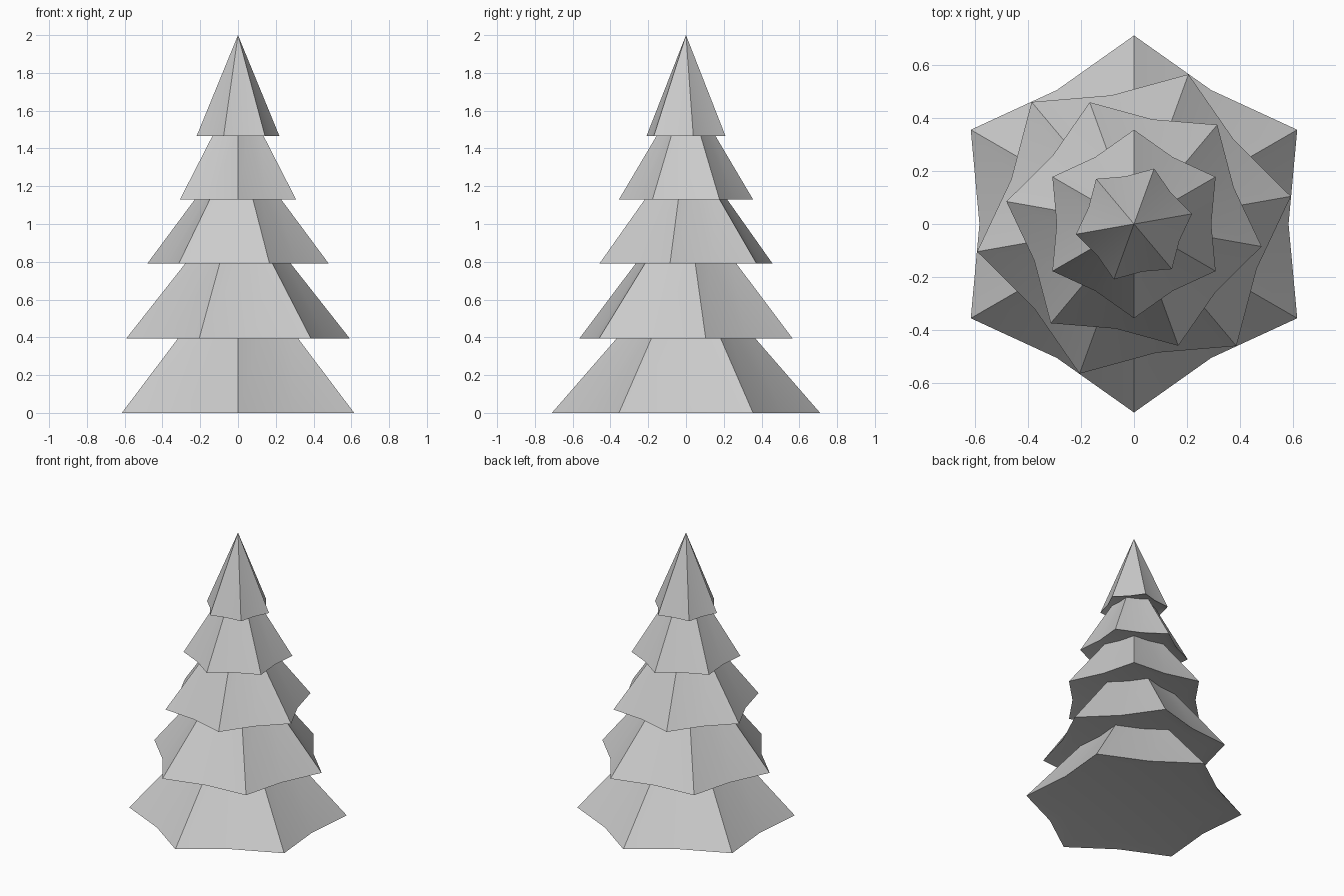
import bpy, bmesh, math

if "Cube" in bpy.data.objects:
    bpy.data.objects.remove(bpy.data.objects["Cube"])

gray = bpy.data.materials.new("light_gray")
gray.diffuse_color = (0.6, 0.6, 0.6, 1)
gray.use_nodes = True
gray.node_tree.nodes["Principled BSDF"].inputs["Base Color"].default_value = gray.diffuse_color

SIDES = 12      # six points and six notches
NOTCH = 0.82    # notch radius relative to point radius


def star(bm, radius, z, turn):
    """Ring of a six-pointed star."""
    ring = []
    for i in range(SIDES):
        a = math.radians(turn + 30 * i)
        r = radius * (1 if i % 2 == 0 else NOTCH)
        ring.append(bm.verts.new((r * math.cos(a), r * math.sin(a), z)))
    return ring


def bridge(bm, low, high):
    for i in range(SIDES):
        j = (i + 1) % SIDES
        bm.faces.new((low[i], low[j], high[j], high[i]))


def branch_tier(name, radius, z, apex, top, turn):
    """Star-shaped cone, cut off at top unless it reaches its apex."""
    bm = bmesh.new()
    rim = star(bm, radius, z, turn)
    inset = star(bm, radius * 0.85, z + 0.015, turn)
    bridge(bm, inset, rim)                      # sloping underside lip
    bm.faces.new(inset[::-1])                   # underside
    if top is None:
        tip = bm.verts.new((0, 0, z + apex))
        for i in range(SIDES):
            bm.faces.new((rim[i], rim[(i + 1) % SIDES], tip))
    else:
        upper = star(bm, radius * (1 - (top - z) / apex), top, turn)
        bridge(bm, rim, upper)
        bm.faces.new(upper)
    bmesh.ops.recalc_face_normals(bm, faces=bm.faces)
    mesh = bpy.data.meshes.new(name)
    bm.to_mesh(mesh)
    bm.free()
    mesh.materials.append(gray)
    ob = bpy.data.objects.new(name, mesh)
    bpy.context.collection.objects.link(ob)
    bpy.ops.object.select_all(action='DESELECT')
    ob.select_set(True)
    bpy.context.view_layer.objects.active = ob
    bpy.ops.object.shade_smooth_by_angle(angle=math.radians(45))


# name, point radius, base height, apex height above base, cut height, turn
branch_tier("bottom_branches", 0.71, 0.0, 0.816, 0.44, 30)
branch_tier("lower_branches", 0.60, 0.395, 0.75, 0.83, 10)
branch_tier("middle_branches", 0.488, 0.79, 0.648, 1.17, -10)
branch_tier("upper_branches", 0.355, 1.13, 0.60, 1.50, 30)
branch_tier("tree_top", 0.222, 1.467, 0.533, None, 10)
